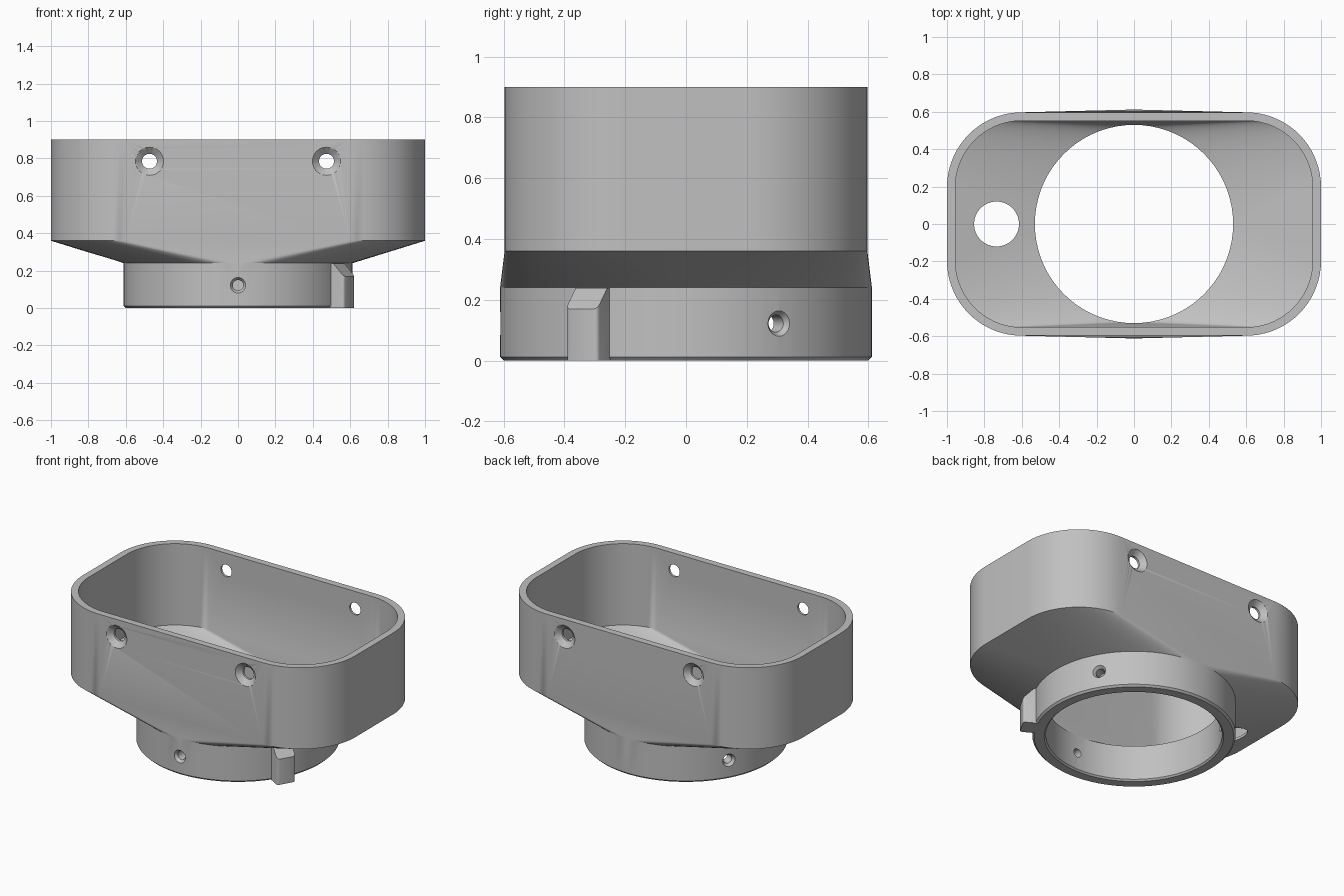
import bpy, bmesh
from math import cos, sin, pi, radians
from mathutils import Matrix, Vector

cube = bpy.data.objects.get("Cube")
if cube:
    bpy.data.objects.remove(cube, do_unlink=True)

grey = bpy.data.materials.new("plain grey")
grey.use_nodes = True
colour = (0.53, 0.53, 0.53, 1)
grey.diffuse_color = colour
grey.node_tree.nodes["Principled BSDF"].inputs["Base Color"].default_value = colour

STEPS = 18  # segments per quarter turn


def outline(hx, hy, r, z):
    """Rounded rectangle; it becomes a circle when hx = hy = r."""
    pts = []
    for q, (sx, sy) in enumerate([(1, 1), (-1, 1), (-1, -1), (1, -1)]):
        for i in range(STEPS + 1):
            a = (q + i / STEPS) * pi / 2
            pts.append(Vector((sx * (hx - r) + r * cos(a),
                               sy * (hy - r) + r * sin(a), z)))
    return pts


def circle(r, z):
    return outline(r, r, r, z)


def loft(bm, loops, wrap=False):
    """Skin a row of loops, closing back to the first or capping both ends."""
    rows = [[bm.verts.new(p) for p in loop] for loop in loops]
    n = len(rows[0])
    for a, b in zip(rows, rows[1:] + (rows[:1] if wrap else [])):
        for i in range(n):
            j = (i + 1) % n
            bm.faces.new((a[i], a[j], b[j], b[i]))
    if not wrap:
        bm.faces.new(rows[0])
        bm.faces.new(rows[-1])


def finish(bm, name):
    bmesh.ops.remove_doubles(bm, verts=bm.verts, dist=1e-5)
    bmesh.ops.recalc_face_normals(bm, faces=bm.faces)
    mesh = bpy.data.meshes.new(name)
    bm.to_mesh(mesh)
    bm.free()
    mesh.materials.append(grey)
    obj = bpy.data.objects.new(name, mesh)
    bpy.context.collection.objects.link(obj)
    return obj


def activate(obj):
    bpy.ops.object.select_all(action='DESELECT')
    obj.select_set(True)
    bpy.context.view_layer.objects.active = obj


# Hollow shell: round collar, flared floor and rounded box walls
bm = bmesh.new()
loft(bm, [
    circle(0.60, 0), circle(0.612, 0.012), circle(0.612, 0.24),
    outline(1, 0.597, 0.4, 0.36), outline(1, 0.597, 0.4, 0.9),
    outline(0.955, 0.552, 0.355, 0.9), outline(0.955, 0.552, 0.355, 0.36),
    circle(0.53, 0.24), circle(0.53, 0.01), circle(0.54, 0),
], wrap=True)
shell = finish(bm, "adapter_shell")

# Drills for all the holes, each a stepped cylinder along a direction
bm = bmesh.new()


def drill(origin, direction, profile):
    turn = Vector(direction).to_track_quat('Z', 'Y').to_matrix().to_4x4()
    place = Matrix.Translation(origin) @ turn
    loft(bm, [[place @ p for p in circle(r, t)] for r, t in profile])


# Countersunk screw holes near the rim
for side in (-1, 1):
    for x in (-0.473, 0.473):
        drill((x, 0, 0.785), (0, side, 0),
              [(0.04, 0.45), (0.04, 0.567), (0.075, 0.597), (0.087, 0.607)])

# Three set screw holes around the collar
for deg in (-90, 30, 150):
    a = radians(deg)
    drill((0, 0, 0.122), (cos(a), sin(a), 0),
          [(0.028, 0.47), (0.028, 0.592), (0.042, 0.612), (0.056, 0.632)])

# Cable hole in the flared floor
drill((-0.735, 0, 0), (0, 0, 1), [(0.12, 0.15), (0.12, 0.5)])

cutter = finish(bm, "hole_cutter")
cutter.hide_render = True
cut = shell.modifiers.new("holes", 'BOOLEAN')
cut.operation = 'DIFFERENCE'
cut.solver = 'EXACT'
cut.object = cutter
activate(shell)
bpy.ops.object.modifier_apply(modifier=cut.name)
bpy.data.objects.remove(cutter, do_unlink=True)
bpy.ops.object.shade_smooth_by_angle(angle=radians(25))

# Locating key on the collar, with a sloped top
bm = bmesh.new()
side_profile = [(0.57, 0), (0.687, 0), (0.687, 0.17), (0.622, 0.239), (0.57, 0.239)]
loft(bm, [[Vector((r, t, z)) for r, z in side_profile] for t in (-0.06, 0.06)])
corners = [e for e in bm.edges
           if all(v.co.x > 0.68 for v in e.verts)
           and abs(e.verts[0].co.z - e.verts[1].co.z) > 0.1]
bmesh.ops.bevel(bm, geom=corners, offset=0.014, segments=3, profile=0.5,
                affect='EDGES')
bmesh.ops.rotate(bm, verts=bm.verts, cent=(0, 0, 0),
                 matrix=Matrix.Rotation(radians(-30), 3, 'Z'))
key = finish(bm, "locating_key")
activate(key)
bpy.ops.object.shade_smooth_by_angle(angle=radians(35))
